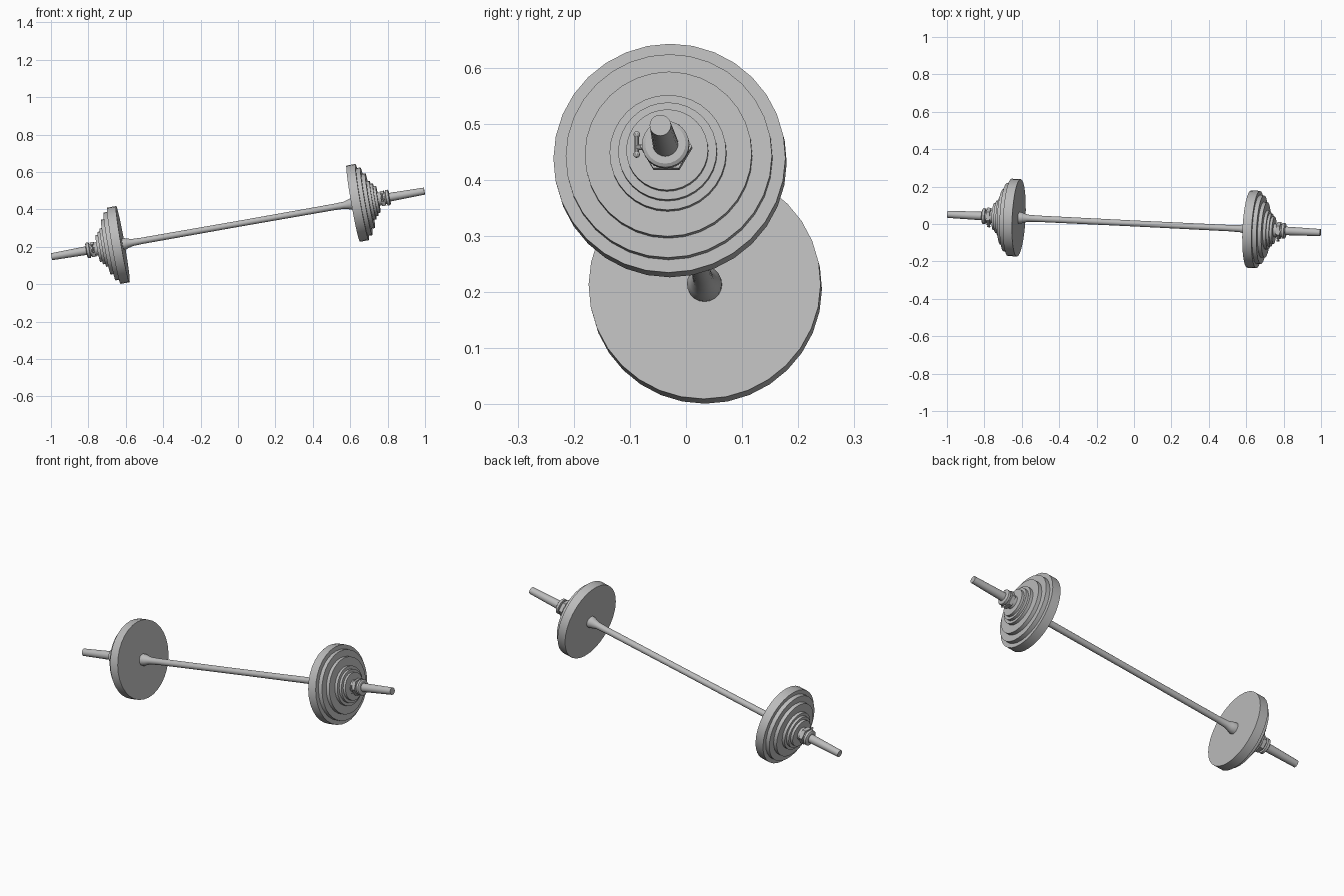
import bpy, bmesh, math
from mathutils import Matrix, Vector

cube = bpy.data.objects.get("Cube")
if cube:
    bpy.data.objects.remove(cube, do_unlink=True)

steel = bpy.data.materials.new("grey_steel")
steel.use_nodes = True
GREY = (0.5, 0.5, 0.5, 1)
steel.diffuse_color = GREY
steel.node_tree.nodes["Principled BSDF"].inputs["Base Color"].default_value = GREY

# Tilted frame of the whole barbell: local x runs along the bar
axis = Vector((1, -0.049, 0.176)).normalized()
FRAME = Matrix.Translation((0, 0.003, 0.322)) @ axis.to_track_quat('X', 'Z').to_matrix().to_4x4()


def finish(name, bm):
    bmesh.ops.recalc_face_normals(bm, faces=bm.faces)
    for f in bm.faces:
        f.smooth = True
    mesh = bpy.data.meshes.new(name)
    bm.to_mesh(mesh)
    bm.free()
    mesh.set_sharp_from_angle(angle=math.radians(30))
    mesh.materials.append(steel)
    ob = bpy.data.objects.new(name, mesh)
    bpy.context.collection.objects.link(ob)
    ob.matrix_world = FRAME
    return ob


def lathe(name, profile, sides=32):
    """Closed solid turned about local x from (position, radius) pairs."""
    bm = bmesh.new()
    rings = []
    for x, r in profile:
        angles = [2 * math.pi * i / sides for i in range(sides)]
        rings.append([bm.verts.new((x, r * math.cos(a), r * math.sin(a))) for a in angles])
    for a, b in zip(rings, rings[1:]):
        for i in range(sides):
            j = (i + 1) % sides
            bm.faces.new((a[i], a[j], b[j], b[i]))
    bm.faces.new(rings[0])
    bm.faces.new(rings[-1])
    return finish(name, bm)


# Bar: thin grip, flared at the plates, slightly tapered sleeves
half = [(0, 0.016), (0.52, 0.017), (0.575, 0.019), (0.6, 0.026), (0.615, 0.031),
        (0.64, 0.031), (0.641, 0.024), (0.82, 0.023), (1.013, 0.019)]
lathe("bar", [(-x, r) for x, r in reversed(half[1:])] + half, 20)

# Plates: inner position, outer position, radius
plates = [(0.626, 0.675, 0.207), (0.675, 0.698, 0.184), (0.698, 0.718, 0.149),
          (0.718, 0.734, 0.104), (0.734, 0.748, 0.088), (0.748, 0.762, 0.073)]

for side, label in ((1, "left"), (-1, "right")):
    for n, (a, b, r) in enumerate(plates, 1):
        lathe(f"{label}_plate_{n}", [(side * a, r), (side * b, r)])

    # Collar: round hub, hexagonal nut, neck and rounded lock ring
    lathe(f"{label}_collar_hub", [(side * 0.76, 0.036), (side * 0.815, 0.032)], 24)
    lathe(f"{label}_hex_nut", [(side * 0.778, 0.046), (side * 0.798, 0.046)], 6)
    lathe(f"{label}_lock_ring", [(side * x, r) for x, r in
          ((0.804, 0.036), (0.807, 0.042), (0.82, 0.042), (0.824, 0.036))], 24)

    # Small locking screw with a cross handle beside the collar
    bm = bmesh.new()
    for (x, y, z), rot, length, r in (
            ((0.786, -0.043, 0.0), Matrix.Rotation(math.pi / 2, 4, 'X'), 0.02, 0.005),
            ((0.786, -0.053, 0.005), Matrix.Identity(4), 0.036, 0.004)):
        bmesh.ops.create_cone(bm, cap_ends=True, segments=10, radius1=r, radius2=r, depth=length,
                              matrix=Matrix.Translation((side * x, y, z)) @ rot)
    for z in (-0.013, 0.023):
        bmesh.ops.create_uvsphere(bm, u_segments=10, v_segments=6, radius=0.006,
                                  matrix=Matrix.Translation((side * 0.786, -0.053, z)))
    finish(f"{label}_locking_screw", bm)
